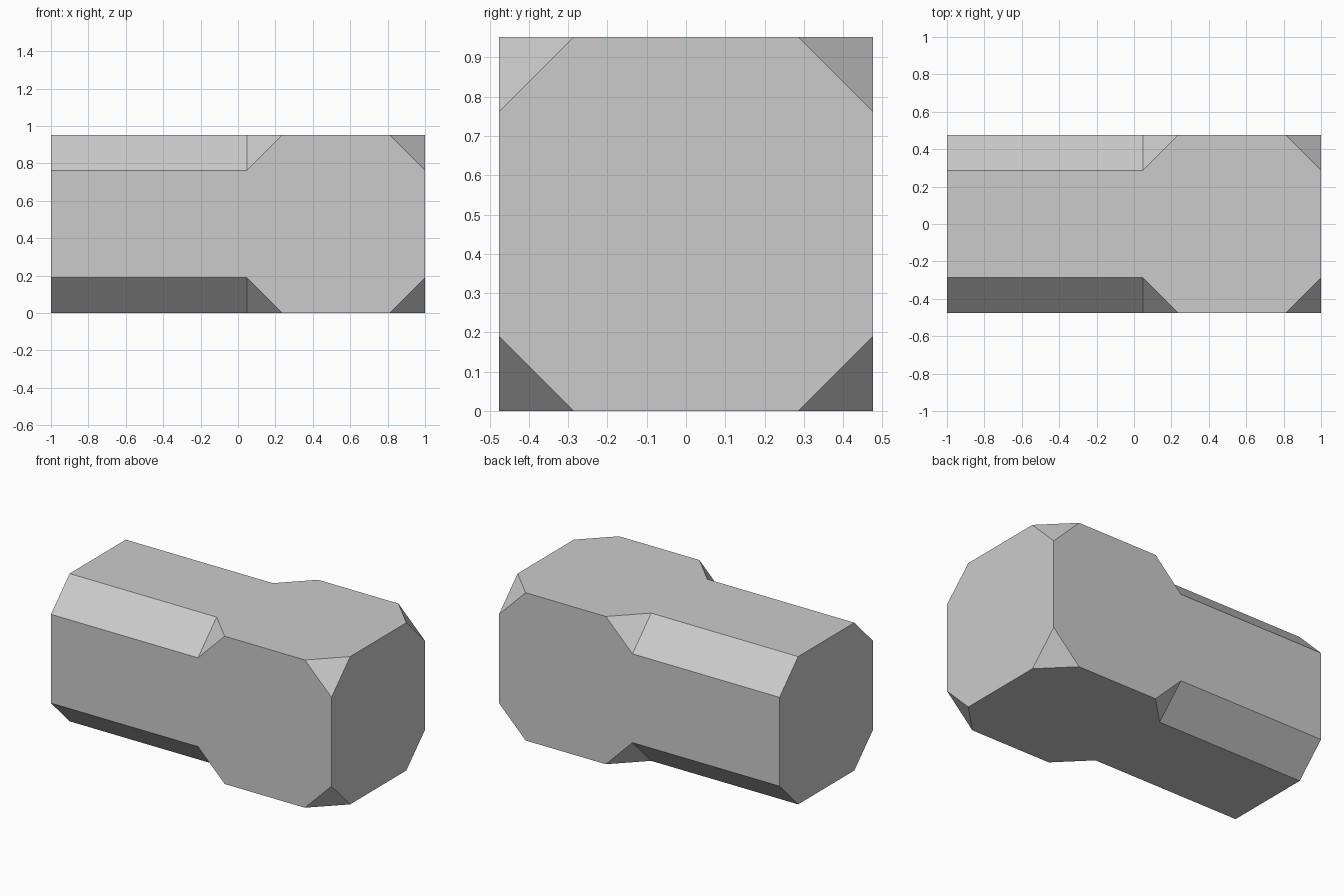
import bpy, bmesh

if "Cube" in bpy.data.objects:
    bpy.data.objects.remove(bpy.data.objects["Cube"])

H = 0.476      # half width / half height
C = 0.19       # corner cut size

mat = bpy.data.materials.new("light grey")
mat.diffuse_color = (0.6, 0.6, 0.6, 1)
mat.use_nodes = True
mat.node_tree.nodes["Principled BSDF"].inputs["Base Color"].default_value = mat.diffuse_color


def section(bm, x, c):
    """Square cross-section with corners cut by c (c = 0 gives sharp corners)."""
    k = H - c
    pts = [(k, H), (-k, H), (-H, k), (-H, -k), (-k, -H), (k, -H), (H, -k), (H, k)]
    return [bm.verts.new((x, y, z + H)) for y, z in pts]


# Beam: stopped chamfers along the left half, clipped corners on the right end
bm = bmesh.new()
rings = [section(bm, x, c) for x, c in
         [(-1, C), (0.048, C), (0.048 + C, 0), (1 - C, 0), (1, C)]]
for a, b in zip(rings, rings[1:]):
    for i in range(8):
        j = (i + 1) % 8
        bm.faces.new((a[i], a[j], b[j], b[i]))
bm.faces.new(rings[0])
bm.faces.new(rings[-1])

# Collapse the sharp corners and merge coplanar faces
bmesh.ops.remove_doubles(bm, verts=bm.verts, dist=1e-4)
bmesh.ops.dissolve_limit(bm, angle_limit=0.01, verts=bm.verts, edges=bm.edges)
bmesh.ops.recalc_face_normals(bm, faces=bm.faces)

mesh = bpy.data.meshes.new("chamfered_beam")
bm.to_mesh(mesh)
bm.free()
mesh.materials.append(mat)
bpy.context.collection.objects.link(bpy.data.objects.new("chamfered_beam", mesh))
